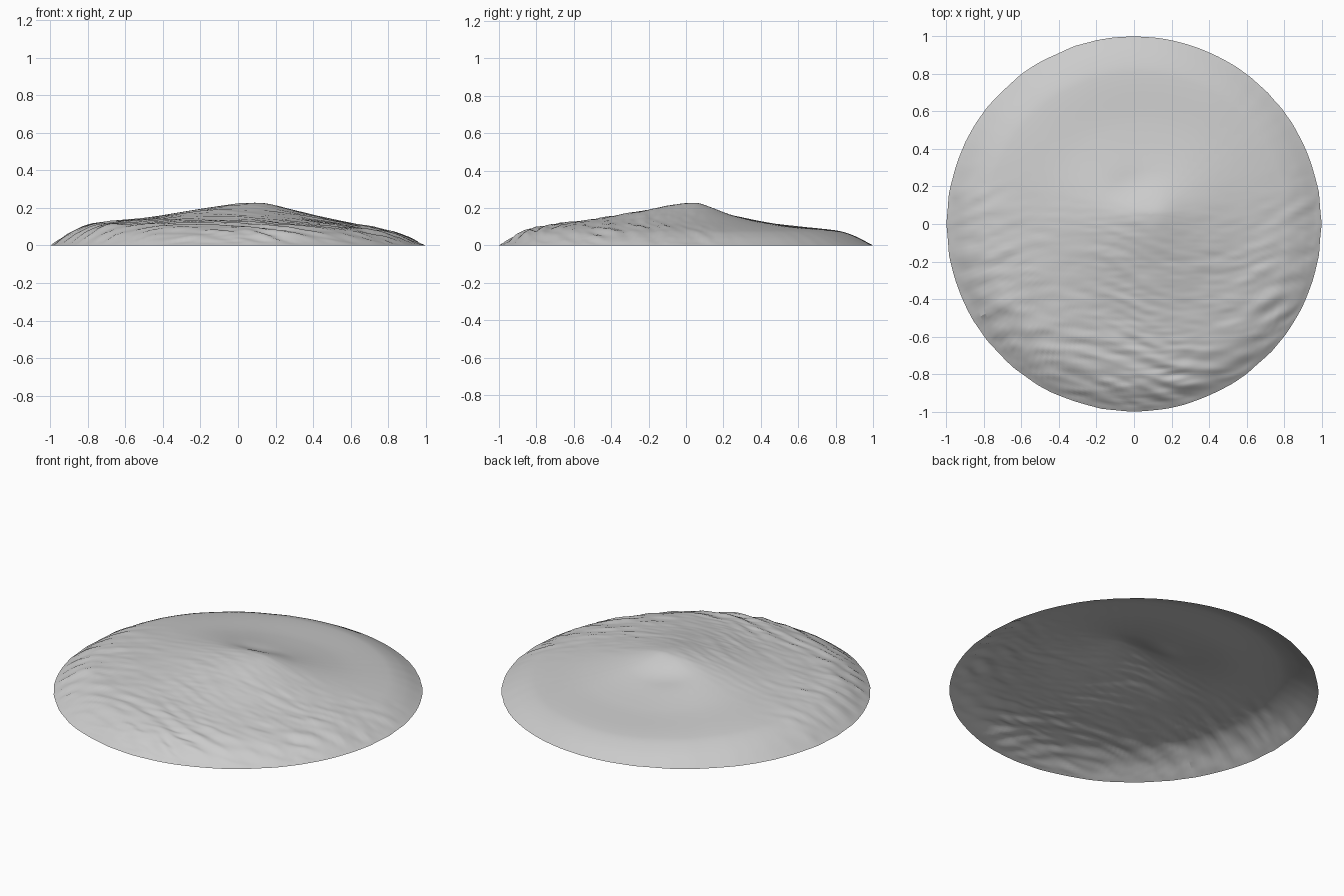
import bpy, bmesh, math
from mathutils import Vector, noise

if "Cube" in bpy.data.objects:
    bpy.data.objects.remove(bpy.data.objects["Cube"])

# Height profiles from the peak (t=0) to the rim (t=1), one per compass side
KNOTS = [0, .08, .25, .5, .8, .9, 1]
SIDES = {
    "east":  [.228, .222, .184, .132, .077, .046, 0],
    "north": [.228, .210, .152, .108, .079, .049, 0],
    "west":  [.228, .225, .198, .153, .115, .073, 0],
    "south": [.228, .222, .190, .143, .098, .062, 0],
}
PEAK = Vector((.09, .05))
RINGS, SEGS = 110, 220


def profile(hs, t):
    """Smooth (Hermite) interpolation of a height profile."""
    i = max(k for k in range(len(KNOTS) - 1) if KNOTS[k] <= t)

    def slope(k):
        if k == 0:
            return 0
        a, b = k - 1, min(k + 1, len(hs) - 1)
        return (hs[b] - hs[a]) / (KNOTS[b] - KNOTS[a])
    w = KNOTS[i + 1] - KNOTS[i]
    u = (t - KNOTS[i]) / w
    return ((2*u**3 - 3*u*u + 1) * hs[i] + (u**3 - 2*u*u + u) * w * slope(i)
            + (3*u*u - 2*u**3) * hs[i + 1] + (u**3 - u*u) * w * slope(i + 1))


def smoothstep(a, b, v):
    u = min(1, max(0, (v - a) / (b - a)))
    return u * u * (3 - 2 * u)


def ripples(x, y):
    """Wind ripples stretched along x, only on the windward front."""
    mask = smoothstep(.2, -.3, y - .3 * abs(x) ** 2)
    patch = .35 + .9 * max(0, noise.noise(Vector((x * 2.5, y * 2.5, 7))) + .3)
    rim = smoothstep(.5, .95, math.hypot(x, y))
    n = noise.noise(Vector((x * 5, y * 20 + 2 * math.sin(4 * x), 3)))
    n += .5 * noise.noise(Vector((x * 9, y * 38, 11)))
    return mask * (patch + .6 * rim) * .0085 * n


def height(ang, t, x, y):
    c, s = math.cos(ang), math.sin(ang)
    h = (c * c * profile(SIDES["east" if c > 0 else "west"], t)
         + s * s * profile(SIDES["north" if s > 0 else "south"], t))
    # hollow of the slip face just behind the crest
    h -= .014 * math.exp(-((x + .02) / .13) ** 2 - ((y - .19) / .09) ** 2)
    fade = smoothstep(1, .96, t)
    return max(0, h + ripples(x, y) * fade)


# Sand dune: open sheet made of rings between the peak and the round rim
bm = bmesh.new()
centre = bm.verts.new((PEAK.x, PEAK.y, .228))
rings = []
for r in range(1, RINGS + 1):
    t = r / RINGS
    ring = []
    for k in range(SEGS):
        a = 2 * math.pi * k / SEGS
        rad = 1 - .007 * abs(noise.noise(Vector((math.cos(a) * 6, math.sin(a) * 6, 0))))
        p = Vector((math.cos(a), math.sin(a))) * rad * t + PEAK * (1 - t)
        ring.append(bm.verts.new((p.x, p.y, height(a, t, p.x, p.y))))
    rings.append(ring)
for k in range(SEGS):
    n = (k + 1) % SEGS
    bm.faces.new((centre, rings[0][k], rings[0][n]))
    for a, b in zip(rings, rings[1:]):
        bm.faces.new((a[k], b[k], b[n], a[n]))
for f in bm.faces:
    f.smooth = True
mesh = bpy.data.meshes.new("sand_dune")
bm.to_mesh(mesh)
bm.free()
dune = bpy.data.objects.new("sand_dune", mesh)
bpy.context.collection.objects.link(dune)
bpy.context.view_layer.objects.active = dune
dune.select_set(True)
bpy.ops.object.shade_smooth_by_angle(angle=math.radians(30))
